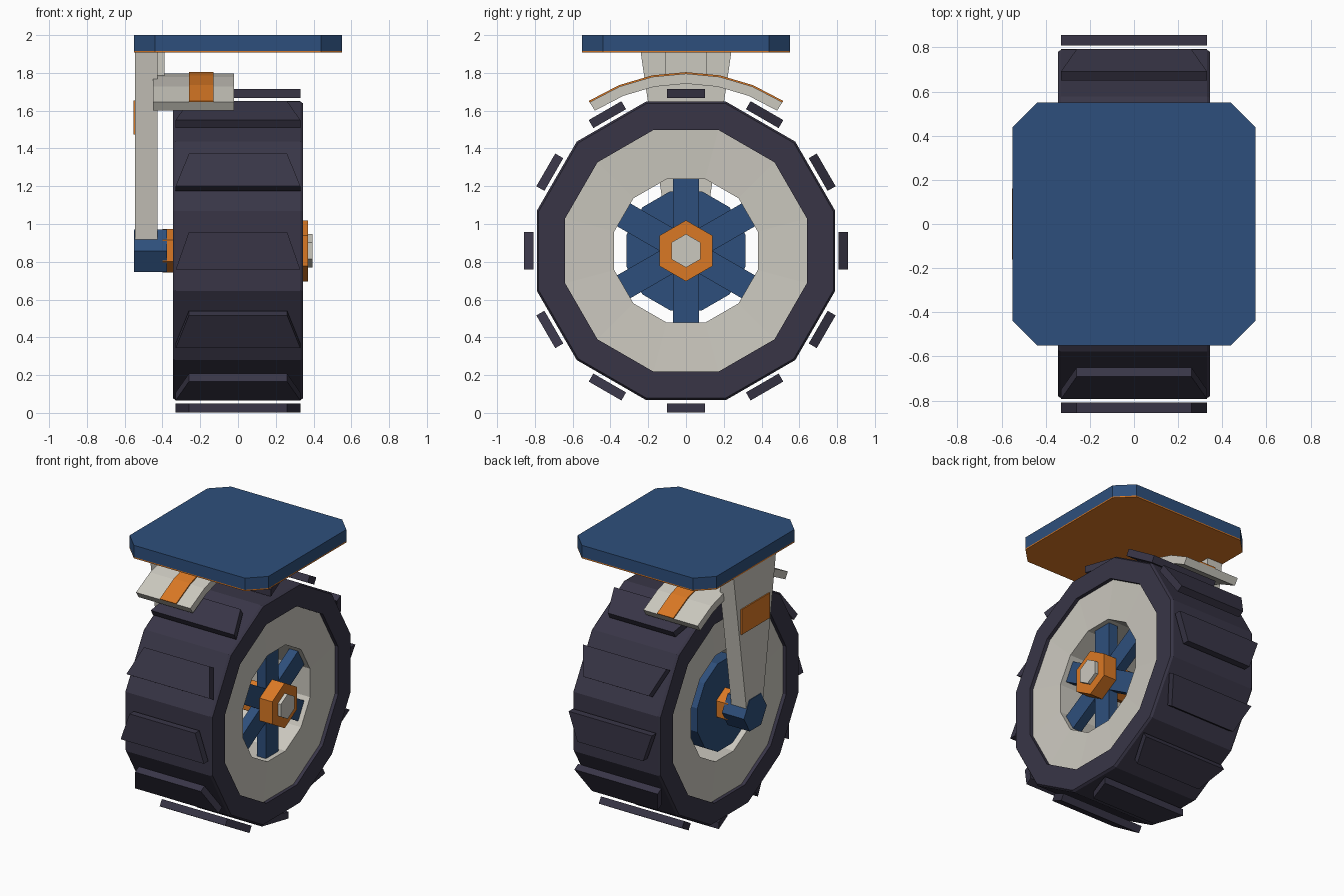
import bpy, bmesh
from math import sin, cos, pi, radians
from mathutils import Matrix, Vector

if "Cube" in bpy.data.objects:
    bpy.data.objects.remove(bpy.data.objects["Cube"])

AXLE_Z = 0.858
TO_AXLE = Matrix.Translation((0, 0, AXLE_Z))


def material(name, rgb):
    m = bpy.data.materials.new(name)
    m.use_nodes = True
    m.diffuse_color = (*rgb, 1)
    m.node_tree.nodes["Principled BSDF"].inputs["Base Color"].default_value = (*rgb, 1)
    return m


BLUE = material("blue paint", (0.027, 0.078, 0.2))
GREY = material("light grey metal", (0.6, 0.58, 0.52))
ORANGE = material("orange accent", (0.7, 0.19, 0.018))
RUBBER = material("dark rubber", (0.04, 0.036, 0.062))


def finish(bm, name, mat):
    bmesh.ops.recalc_face_normals(bm, faces=bm.faces)
    mesh = bpy.data.meshes.new(name)
    bm.to_mesh(mesh)
    bm.free()
    mesh.materials.append(mat)
    obj = bpy.data.objects.new(name, mesh)
    bpy.context.collection.objects.link(obj)
    return obj


def extrude(name, outline, x0, x1, mat, matrix=Matrix()):
    """Prism along x from an outline in the (y, z) plane."""
    bm = bmesh.new()
    face = bm.faces.new([bm.verts.new((x0, y, z)) for y, z in outline])
    new = bmesh.ops.extrude_face_region(bm, geom=[face])["geom"]
    moved = [v for v in new if isinstance(v, bmesh.types.BMVert)]
    bmesh.ops.translate(bm, verts=moved, vec=(x1 - x0, 0, 0))
    bm.transform(matrix)
    return finish(bm, name, mat)


def box(name, x, y, z, mat, matrix=Matrix()):
    return extrude(name, [(y[0], z[0]), (y[1], z[0]), (y[1], z[1]), (y[0], z[1])],
                   x[0], x[1], mat, matrix)


def polygon(n, apothem, phase=0.5):
    r = apothem / cos(pi / n)
    return [(r * cos(2 * pi * (k + phase) / n), r * sin(2 * pi * (k + phase) / n))
            for k in range(n)]


def ring(name, profile, mat, n=12):
    """Closed ring around the axle from (x, apothem) points."""
    bm = bmesh.new()
    loops = [[bm.verts.new((x, y, z)) for y, z in polygon(n, a)] for x, a in profile]
    for a, b in zip(loops, loops[1:] + loops[:1]):
        for i in range(n):
            j = (i + 1) % n
            bm.faces.new((a[i], a[j], b[j], b[i]))
    bm.transform(TO_AXLE)
    return finish(bm, name, mat)


def arch(name, inner, outer, x0, x1, mat):
    angles = [radians(-33 + 11 * k) for k in range(7)]
    points = [(outer * sin(a), outer * cos(a)) for a in angles]
    points += [(inner * sin(a), inner * cos(a)) for a in reversed(angles)]
    return extrude(name, points, x0, x1, mat, TO_AXLE)


# Tyre with slightly chamfered shoulders, and the rim set into it
ring("tyre", [(-0.345, 0.64), (-0.345, 0.78), (-0.33, 0.79), (0.33, 0.79),
              (0.345, 0.78), (0.345, 0.64)], RUBBER)
ring("rim", [(-0.305, 0.38), (-0.32, 0.642), (0.32, 0.642), (0.305, 0.38)], GREY)

# Tapered tread lugs
for k in range(12):
    bm = bmesh.new()
    corners = [(-0.33, -0.1), (0.33, -0.1), (0.26, 0.1), (-0.26, 0.1)]
    low = bm.faces.new([bm.verts.new((x, y, 0.808)) for x, y in corners])
    new = bmesh.ops.extrude_face_region(bm, geom=[low])["geom"]
    bmesh.ops.translate(bm, vec=(0, 0, 0.049),
                        verts=[v for v in new if isinstance(v, bmesh.types.BMVert)])
    bm.transform(TO_AXLE @ Matrix.Rotation(k * pi / 6, 4, "X"))
    finish(bm, f"tread_lug_{k + 1}", RUBBER)

# Hub: backing disc, spokes, axle and stacked nuts
extrude("hub_disc", polygon(12, 0.315), -0.31, -0.22, BLUE, TO_AXLE)
for k in range(6):
    box(f"spoke_{k + 1}", (0.2, 0.27), (-0.07, 0.07), (0.05, 0.382), BLUE,
        TO_AXLE @ Matrix.Rotation(k * pi / 3, 4, "X"))
extrude("axle", polygon(6, 0.1), -0.4, 0.26, ORANGE, TO_AXLE)
extrude("hub_nut", polygon(6, 0.14), 0.26, 0.37, ORANGE, TO_AXLE)
extrude("hub_cap", polygon(6, 0.077), 0.37, 0.394, GREY, TO_AXLE)
extrude("axle_end", polygon(6, 0.112, 0), -0.55, -0.375, BLUE, TO_AXLE)

# Single-sided fork arm with its gusset and marker plate
extrude("fork_arm", [(-0.09, 0.885), (0.09, 0.885), (0.24, 1.91), (-0.24, 1.91)],
        -0.545, -0.425, GREY)
box("arm_gusset", (-0.43, -0.388), (-0.11, 0.11), (1.785, 1.91), GREY)
box("arm_marker", (-0.554, -0.545), (-0.16, 0.16), (1.475, 1.655), ORANGE)

# Mudguard arch with stripe
arch("mudguard", 0.885, 0.938, -0.45, -0.02, GREY)
arch("mudguard_stripe", 0.938, 0.946, -0.26, -0.13, ORANGE)

# Top mounting plate with clipped corners and a coloured underside
clipped = [(0.55, -0.44), (0.55, 0.44), (0.44, 0.55), (-0.44, 0.55),
           (-0.55, 0.44), (-0.55, -0.44), (-0.44, -0.55), (0.44, -0.55)]
UPRIGHT = Matrix.Rotation(-pi / 2, 4, "Y")
extrude("mounting_plate", clipped, 1.916, 2.0, BLUE, UPRIGHT)
extrude("plate_underside", clipped, 1.907, 1.916, ORANGE, UPRIGHT)
